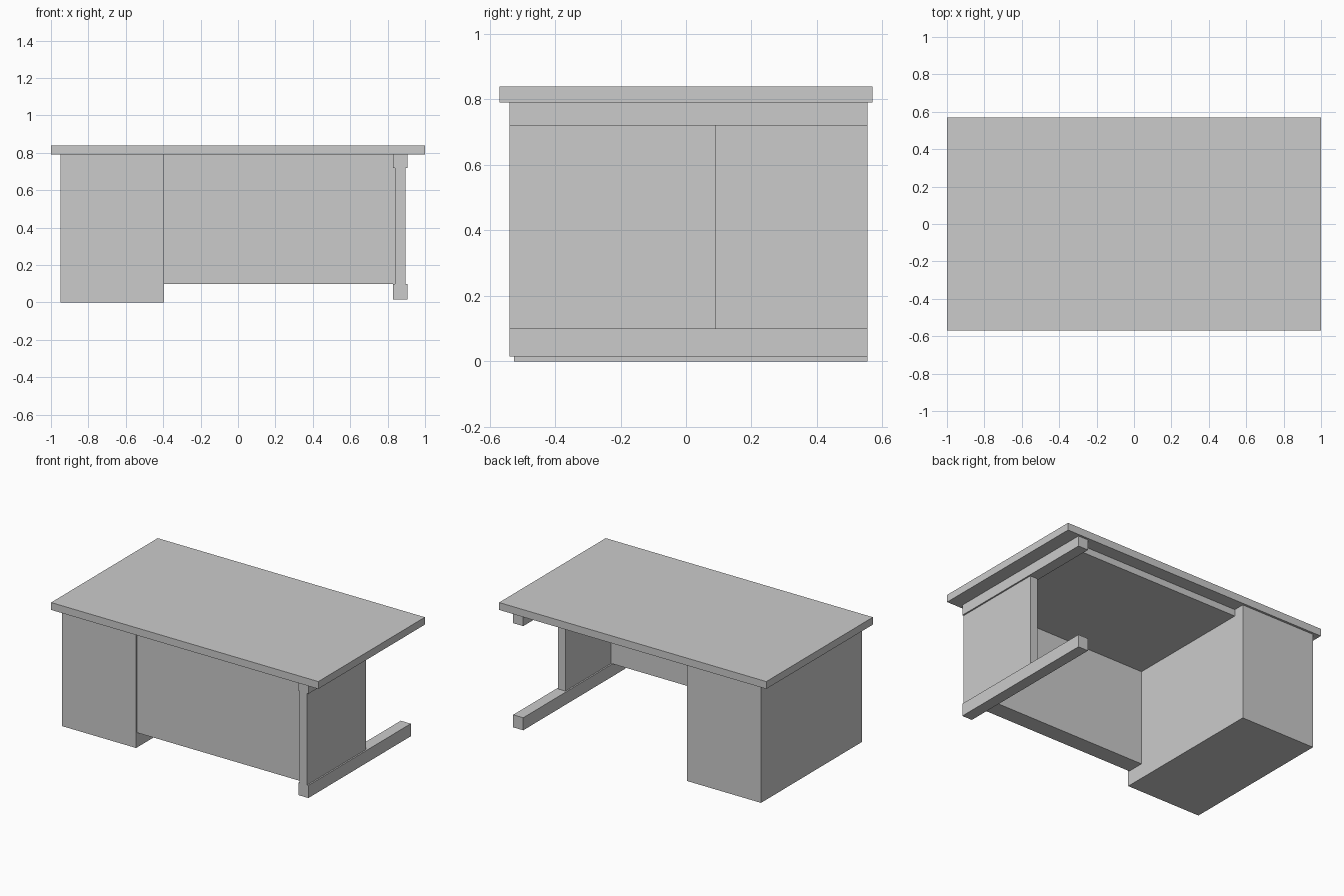
import bpy
import bmesh
from mathutils import Vector

if "Cube" in bpy.data.objects:
    bpy.data.objects.remove(bpy.data.objects["Cube"])


def box(name, x, y, z):
    """Axis-aligned box from (min, max) ranges."""
    bm = bmesh.new()
    bmesh.ops.create_cube(bm, size=1)
    for v in bm.verts:
        v.co = Vector([(a + b) / 2 + c * (b - a) for (a, b), c in zip((x, y, z), v.co)])
    mesh = bpy.data.meshes.new(name)
    bm.to_mesh(mesh)
    bm.free()
    obj = bpy.data.objects.new(name, mesh)
    bpy.context.collection.objects.link(obj)
    return obj


# Work surface and the thinner plate beneath it, over the knee space
box("desk_top", (-1, 1), (-0.57, 0.57), (0.79, 0.84))
box("under_top_plate", (-0.395, 0.83), (-0.40, 0.48), (0.745, 0.79))

# Storage pedestal on the left
box("pedestal", (-0.95, -0.395), (-0.525, 0.555), (0, 0.79))

# Thick front modesty panel
box("front_panel", (-0.395, 0.84), (-0.515, -0.40), (0.10, 0.79))

# Right leg: foot and top rails joined by a half-depth panel
for name, z in (("foot_rail", (0.015, 0.10)), ("top_rail", (0.72, 0.79))):
    box(name, (0.83, 0.905), (-0.54, 0.555), z)
box("side_panel", (0.84, 0.895), (-0.54, 0.09), (0.10, 0.72))
